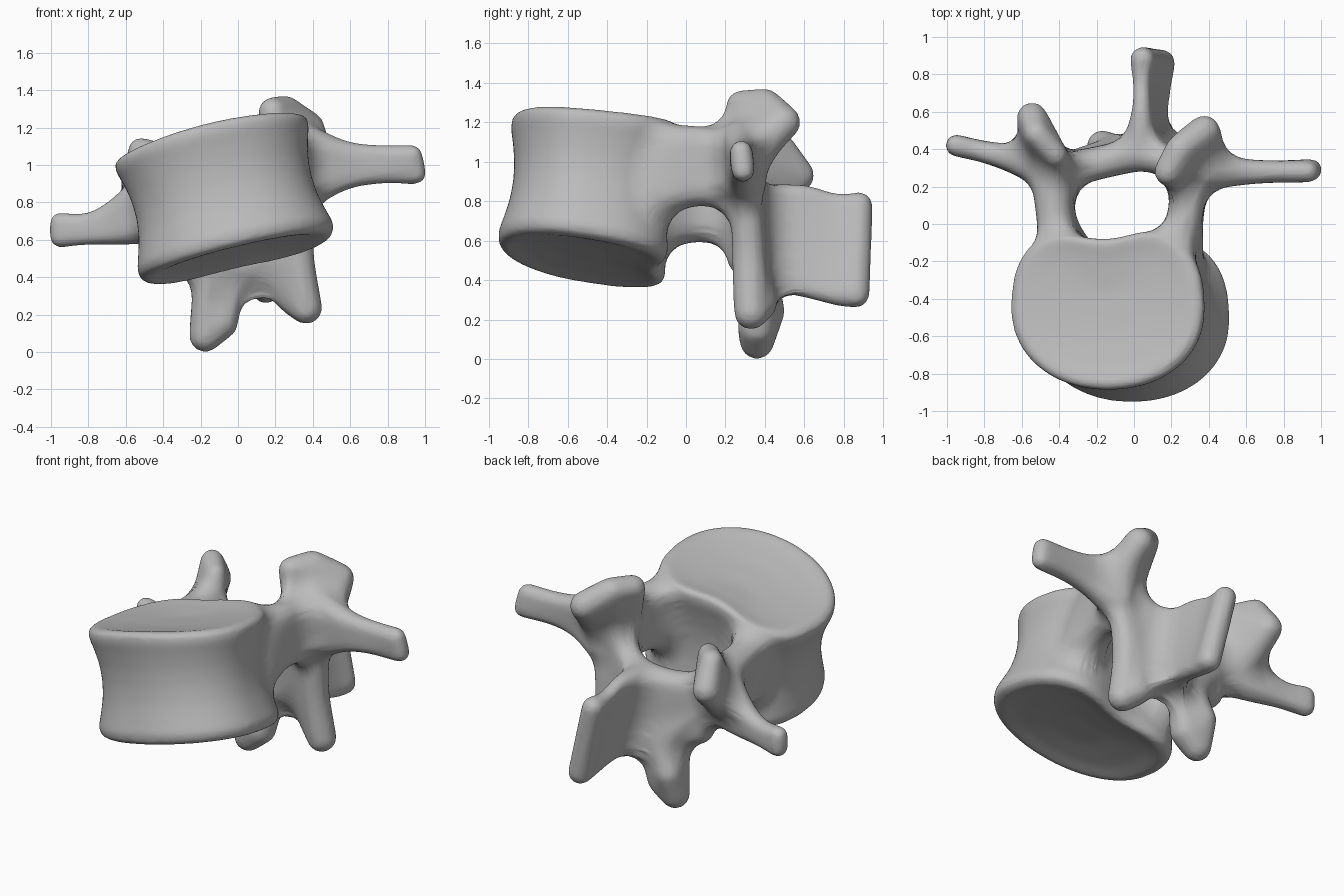
import bpy, bmesh, math
from mathutils import Vector, Matrix

if "Cube" in bpy.data.objects:
    bpy.data.objects.remove(bpy.data.objects["Cube"], do_unlink=True)

bone = bpy.data.materials.new("bone grey")
bone.use_nodes = True
bone.diffuse_color = (0.5, 0.5, 0.5, 1)
bone.node_tree.nodes["Principled BSDF"].inputs["Base Color"].default_value = (0.5, 0.5, 0.5, 1)

bm = bmesh.new()


def hull(balls):
    """Convex skin around a group of (x, y, z, radius) balls."""
    cloud = bmesh.new()
    for x, y, z, r in balls:
        bmesh.ops.create_icosphere(cloud, subdivisions=2, radius=r,
                                   matrix=Matrix.Translation((x, y, z)))
    bmesh.ops.delete(cloud, geom=cloud.faces[:] + cloud.edges[:], context='EDGES_FACES')
    bmesh.ops.convex_hull(cloud, input=cloud.verts[:])
    loose = [v for v in cloud.verts if not v.link_faces]
    bmesh.ops.delete(cloud, geom=loose, context='VERTS')
    bmesh.ops.recalc_face_normals(cloud, faces=cloud.faces[:])
    mesh = bpy.data.meshes.new("part")
    cloud.to_mesh(mesh)
    cloud.free()
    bm.from_mesh(mesh)
    bpy.data.meshes.remove(mesh)


def limb(*sections, steps=4):
    """Skin a smooth curve of ball groups through the given sections."""
    sections = [[Vector(ball) for ball in s] for s in sections]
    padded = [sections[0]] + sections + [sections[-1]]
    path = []
    for a, b, c, d in zip(padded, padded[1:], padded[2:], padded[3:]):
        for k in range(steps):
            t = k / steps
            path.append([q + (r - p) * (t / 2) + (2 * p - 5 * q + 4 * r - s) * (t * t / 2)
                         + (3 * q - p - 3 * r + s) * (t ** 3 / 2)
                         for p, q, r, s in zip(a, b, c, d)])
    path.append(sections[-1])
    for a, b in zip(path, path[1:]):
        hull(a + b)


# Vertebral body: waisted kidney-shaped drum between two tilted end plates
SIDES = 64


def body_point(t, size, angle):
    c, s = math.cos(angle), math.sin(angle)
    power = 0.78 if s > 0 else 0.95
    u = 0.525 * math.copysign(abs(c) ** power, c)
    v = 0.44 * math.copysign(abs(s) ** power, s)
    if s > 0:
        v += 0.05 * s - 0.11 * math.exp(-((u + 0.02) / 0.25) ** 2)
    u, v = u * size, v * size
    crown = 0.045 * (1 - (u / 0.53) ** 2)
    low = Vector((u, v - 0.52, 0.5 + 0.24 * u - 0.16 * v))
    high = Vector((u - 0.15, v - 0.45, 1.145 + 0.24 * u - 0.1 * v + crown))
    return low.lerp(high, t)


profile = [(0.05, 0.3), (0.03, 0.7), (0, 0.9), (0.03, 0.98), (0.1, 1), (0.2, 0.96), (0.35, 0.91),
           (0.5, 0.89), (0.65, 0.9), (0.8, 0.94), (0.9, 0.98), (0.97, 0.98), (1, 0.91),
           (0.97, 0.7), (0.94, 0.3)]
rings = [[bm.verts.new(body_point(t, size, math.tau * i / SIDES)) for i in range(SIDES)]
         for t, size in profile]
for a, b in zip(rings, rings[1:]):
    for i in range(SIDES):
        j = (i + 1) % SIDES
        bm.faces.new((a[i], a[j], b[j], b[i]))
bm.faces.new(rings[0][::-1])
bm.faces.new(rings[-1])

# Pedicles, flaring into the body
limb([(.21, -.17, 1.08, .12), (.25, -.17, .82, .13)],
     [(.27, .03, 1.09, .095), (.275, .03, .87, .1)],
     [(.29, .27, 1.07, .1), (.31, .27, .85, .1)])
limb([(-.39, -.17, .92, .14), (-.34, -.17, .66, .14)],
     [(-.425, .03, .91, .1), (-.41, .03, .69, .1)],
     [(-.44, .28, .88, .12), (-.41, .28, .67, .11)])

# Laminae meeting at the spine root
root = [(.03, .385, .79, .1), (.08, .39, .45, .1)]
limb([(.27, .3, .95, .09), (.3, .3, .7, .08)], [(.16, .34, .84, .085), (.2, .35, .55, .085)], root)
limb([(-.4, .28, .8, .1), (-.3, .3, .52, .1)], [(-.17, .33, .77, .09), (-.12, .35, .45, .09)], root)

# Spinous process
limb(root,
     [(.04, .6, .83, .055), (.125, .6, .37, .06)],
     [(.04, .76, .79, .05), (.145, .76, .33, .06)],
     [(.045, .88, .78, .07), (.15, .86, .33, .075)])

# Superior articular processes
limb([(.25, .25, 1, .09), (.3, .3, 1, .09), (.38, .33, 1, .1)],
     [(.22, .26, 1.13, .08), (.28, .34, 1.13, .09), (.39, .39, 1.1, .1)],
     [(.185, .28, 1.285, .08), (.25, .4, 1.29, .085), (.375, .495, 1.2, .09)])
limb([(-.4, .28, .84, .1), (-.46, .32, .8, .1), (-.52, .36, .76, .1)],
     [(-.42, .37, 1.06, .065), (-.52, .48, 1.08, .07), (-.545, .57, .93, .085)])

# Inferior articular processes
limb([(.26, .3, .85, .08), (.3, .31, .8, .08), (.34, .31, .75, .08)],
     [(.21, .35, .52, .08), (.26, .34, .5, .085), (.32, .32, .52, .09)],
     [(.22, .39, .34, .075), (.3, .375, .28, .09), (.365, .33, .235, .09)])
limb([(-.36, .3, .68, .09), (-.32, .32, .64, .08), (-.28, .33, .6, .08)],
     [(-.18, .33, .42, .085), (-.13, .38, .42, .09), (-.05, .39, .44, .08)],
     [(-.175, .36, .085, .09), (-.17, .42, .24, .085), (-.095, .36, .16, .1)])

# Transverse processes, flaring into the arch
limb([(.36, .29, 1.1, .12), (.38, .3, .88, .11)],
     [(.56, .28, 1.06, .075), (.56, .28, .93, .07)],
     [(.74, .28, 1.05, .06), (.74, .28, .955, .06)],
     [(.93, .28, 1.05, .06), (.95, .29, .955, .06)])
limb([(-.48, .31, .85, .12), (-.45, .29, .69, .11)],
     [(-.64, .35, .75, .08), (-.62, .34, .65, .08)],
     [(-.8, .385, .685, .06), (-.8, .385, .63, .06)],
     [(-.95, .42, .69, .06), (-.95, .42, .615, .06)])

# Fuse all parts into one bone with filleted joints
mesh = bpy.data.meshes.new("vertebra")
bm.to_mesh(mesh)
bm.free()
mesh.materials.append(bone)
vertebra = bpy.data.objects.new("vertebra", mesh)
bpy.context.collection.objects.link(vertebra)


def fuse(name):
    remesh = vertebra.modifiers.new(name, 'REMESH')
    remesh.mode = 'VOXEL'
    remesh.voxel_size = 0.016
    remesh.use_smooth_shade = True


def soften(name, iterations):
    smooth = vertebra.modifiers.new(name, 'SMOOTH')
    smooth.factor = 0.5
    smooth.iterations = iterations


def offset(name, distance):
    grow = vertebra.modifiers.new(name, 'DISPLACE')
    grow.strength = distance
    grow.mid_level = 0


FILLET = 0.085
fuse("join parts")
soften("relax joints", 5)
offset("swell", FILLET)
fuse("close creases")
soften("relax creases", 4)
offset("shrink", -FILLET)
soften("final polish", 10)
